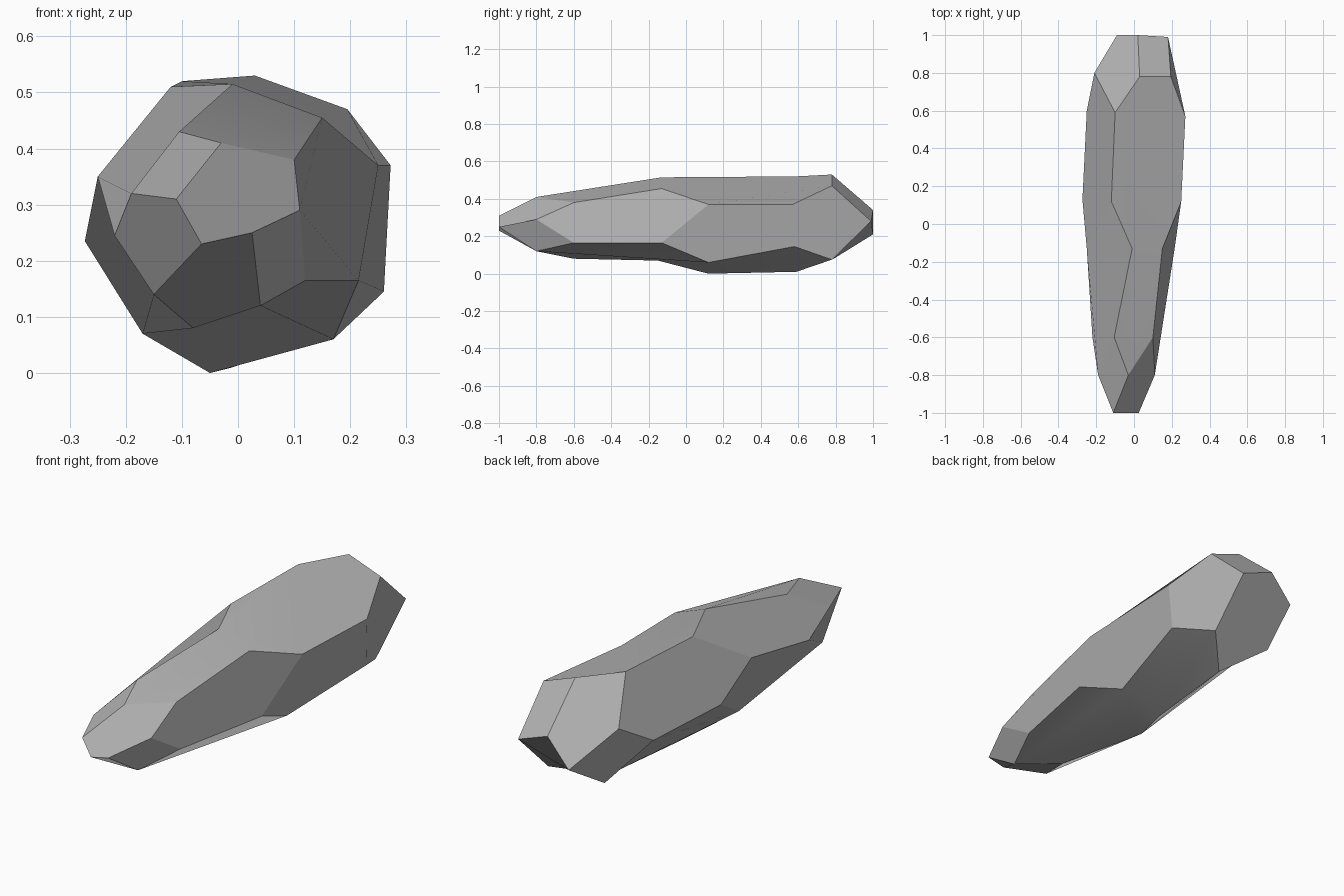
import bpy
import bmesh
import math

# Remove the default object only
default_cube = bpy.data.objects.get("Cube")
if default_cube:
    bpy.data.objects.remove(default_cube, do_unlink=True)

# Plain grey stone
stone = bpy.data.materials.new("grey_stone")
stone.use_nodes = True
grey = (0.45, 0.45, 0.45, 1)
stone.diffuse_color = grey
stone.node_tree.nodes["Principled BSDF"].inputs["Base Color"].default_value = grey

bm = bmesh.new()


def make_belt(points):
    """Create the corner vertices of one closed belt around the rock."""
    return [bm.verts.new(point) for point in points]


def walk(belt, start, end):
    """Collect the corners of a closed belt from start round to end."""
    steps = (end - start) % len(belt)
    return [belt[(start + step) % len(belt)] for step in range(steps + 1)]


def join_belts(first, second, links):
    """Fill one facet between every two neighbouring links of two belts."""
    for here, after in zip(links, links[1:] + links[:1]):
        near_side = walk(first, here[0], after[0])
        far_side = walk(second, here[1], after[1])
        bm.faces.new(near_side + far_side[::-1])


# Narrow front tip: an open ridge, walked there and back
tip_a, tip_b, tip_c = make_belt([
    (-.11, -1, .31), (-.065, -1, .23), (.025, -1, .25)])
front_tip = [tip_a, tip_b, tip_c, tip_b]

# Zigzag belt behind the front tip
front_belt = make_belt([
    (-.19, -.8, .32), (-.105, -.6, .43), (-.03, -.8, .41), (.1, -.6, .38),
    (.11, -.8, .29), (.12, -.6, .165), (.04, -.8, .12), (-.08, -.6, .08),
    (-.15, -.8, .14), (-.22, -.6, .245)])

# Zigzag belt round the middle
middle_belt = make_belt([
    (-.01, -.13, .515), (.15, -.13, .455), (.25, .12, .37), (.215, -.13, .165),
    (.17, .12, .06), (-.05, .12, 0), (-.17, -.15, .07), (-.273, .13, .235),
    (-.25, -.13, .35), (-.12, .12, .51)])

# Zigzag belt at the thick rear
rear_belt = make_belt([
    (-.1, .59, .52), (.03, .78, .53), (.195, .78, .47), (.272, .57, .37),
    (.26, .58, .145), (.17, .78, .075), (-.01, .59, .01), (-.13, .79, .08),
    (-.25, .6, .24), (-.21, .8, .36)])

# Blunt rear tip: a second open ridge
end_a, end_b, end_c = make_belt([
    (-.09, 1, .21), (.02, 1, .34), (.18, .99, .28)])
rear_tip = [end_a, end_b, end_c, end_b]

# Facets between the belts
join_belts(front_tip, front_belt, [(0, 0), (0, 2), (2, 4), (2, 6), (3, 8)])
join_belts(front_belt, middle_belt, [(1, 0), (3, 1), (5, 3), (7, 6), (9, 8)])
join_belts(middle_belt, rear_belt, [(9, 0), (2, 3), (4, 4), (5, 6), (7, 8)])
join_belts(rear_belt, rear_tip, [(1, 1), (2, 2), (5, 2), (7, 0), (9, 0)])
bmesh.ops.recalc_face_normals(bm, faces=bm.faces[:])

# Long faceted rock
mesh = bpy.data.meshes.new("rock")
bm.to_mesh(mesh)
bm.free()
mesh.materials.append(stone)
rock = bpy.data.objects.new("rock", mesh)
bpy.context.collection.objects.link(rock)

# Smooth inside each facet, crisp between facets
bpy.ops.object.select_all(action="DESELECT")
rock.select_set(True)
bpy.context.view_layer.objects.active = rock
bpy.ops.object.shade_smooth_by_angle(angle=math.radians(15))
